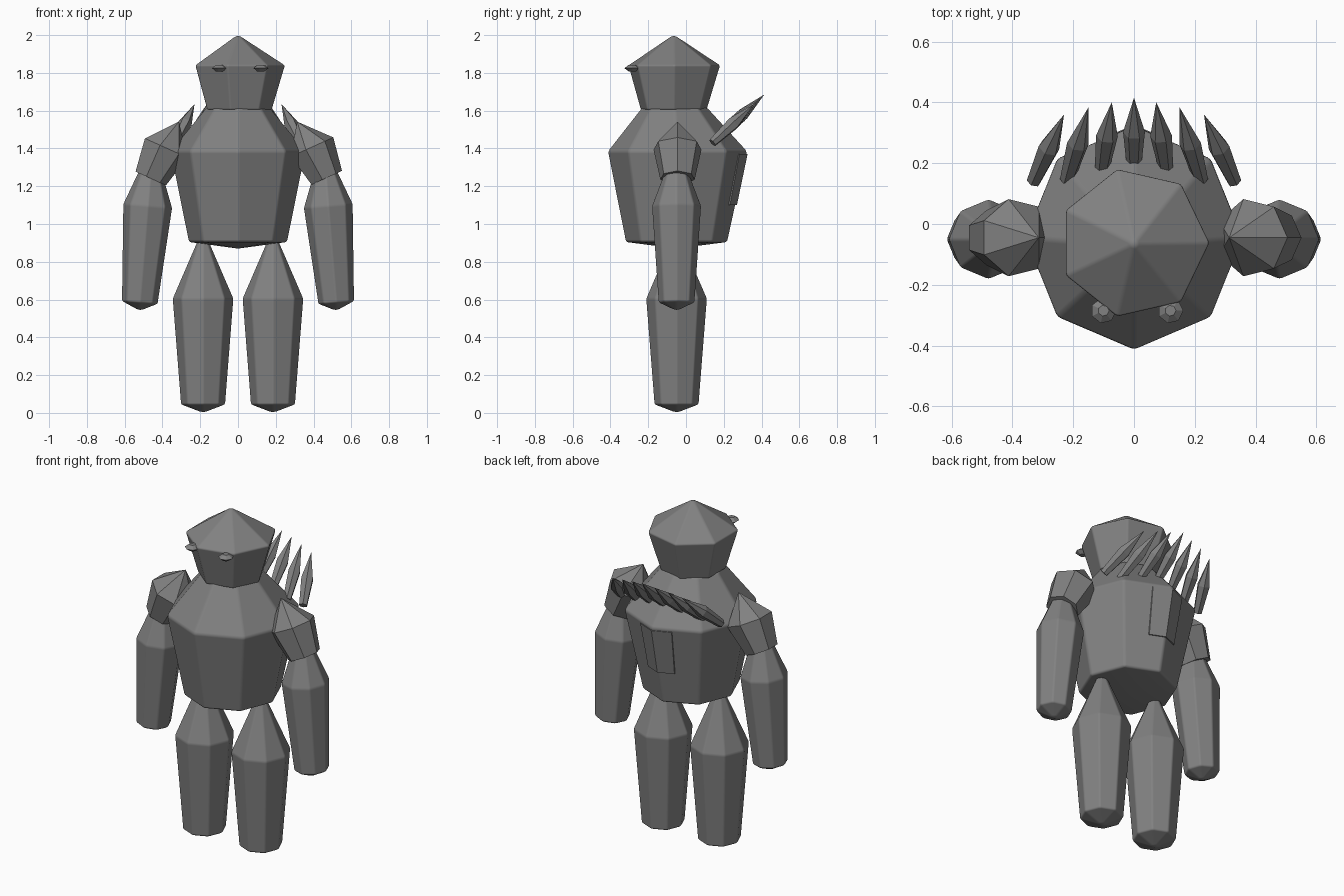
import bpy, bmesh, math
from mathutils import Vector

if "Cube" in bpy.data.objects:
    bpy.data.objects.remove(bpy.data.objects["Cube"])

stone = bpy.data.materials.new("dark grey stone")
stone.diffuse_color = (0.22, 0.22, 0.22, 1)
stone.use_nodes = True
stone.node_tree.nodes["Principled BSDF"].inputs["Base Color"].default_value = stone.diffuse_color


def finish(name, bm, bevel=0.0):
    bmesh.ops.recalc_face_normals(bm, faces=bm.faces)
    mesh = bpy.data.meshes.new(name)
    bm.to_mesh(mesh)
    bm.free()
    mesh.materials.append(stone)
    ob = bpy.data.objects.new(name, mesh)
    bpy.context.collection.objects.link(ob)
    if bevel:
        for p in mesh.polygons:
            p.use_smooth = True
        mod = ob.modifiers.new("soft edges", 'BEVEL')
        mod.width = bevel
        mod.segments = 2
        mod.limit_method = 'ANGLE'
        mod.angle_limit = math.radians(15)
        mod.harden_normals = True
    return ob


def solid(name, rings, sides, bevel=0.0, axis=(0, 0, 1), scale=(1, 1), turn=0.0):
    """Loft polygon rings (centre, radius); a zero radius makes a point."""
    bm = bmesh.new()
    rot = Vector((0, 0, 1)).rotation_difference(Vector(axis).normalized())
    loops = []
    for centre, r in rings:
        c = Vector(centre)
        if r == 0:
            loops.append([bm.verts.new(c)])
            continue
        loop = []
        for i in range(sides):
            a = turn + math.tau * i / sides
            loop.append(bm.verts.new(c + rot @ Vector((r * scale[0] * math.cos(a), r * scale[1] * math.sin(a), 0))))
        loops.append(loop)
    for a, b in zip(loops, loops[1:]):
        for i in range(sides):
            j = (i + 1) % sides
            if len(a) == 1:
                bm.faces.new((a[0], b[j], b[i]))
            elif len(b) == 1:
                bm.faces.new((a[i], a[j], b[0]))
            else:
                bm.faces.new((a[i], a[j], b[j], b[i]))
    for loop in (loops[0], loops[-1]):
        if len(loop) > 2:
            bm.faces.new(loop)
    return finish(name, bm, bevel)


# Torso and head
solid("torso", [((0, -0.05, 0.87), 0), ((0, -0.05, 0.905), 0.27), ((0, -0.045, 1.385), 0.37),
                ((0, -0.06, 1.615), 0.175)], 8, 0.012, scale=(0.97, 1))
solid("head", [((0, -0.065, 1.605), 0.18), ((0, -0.062, 1.84), 0.25), ((0, -0.065, 2.003), 0)], 7, 0.008)

# Eyes: small flattened gems
for name, x in (("left_eye", -0.1), ("right_eye", 0.12)):
    solid(name, [((x, -0.285, 1.807), 0.018), ((x, -0.285, 1.825), 0.042), ((x, -0.285, 1.843), 0.018)], 7)

# Arms and legs
for side, s in (("left", -1), ("right", 1)):
    solid(side + "_leg", [((s * 0.185, -0.05, 0), 0), ((s * 0.185, -0.05, 0.045), 0.118),
                          ((s * 0.185, -0.05, 0.605), 0.162), ((s * 0.185, -0.05, 0.98), 0)], 8, 0.008)
    solid(side + "_forearm", [((s * 0.52, -0.05, 0.54), 0), ((s * 0.52, -0.05, 0.585), 0.096),
                              ((s * 0.478, -0.05, 1.095), 0.131), ((s * 0.45, -0.05, 1.44), 0)],
          8, 0.008, axis=(-s * 0.08, 0, 1))
    solid(side + "_shoulder", [((s * 0.466, -0.045, 1.243), 0.093), ((s * 0.386, -0.045, 1.405), 0.13),
                               ((s * 0.313, -0.045, 1.542), 0)], 7, axis=(-s * 0.45, 0, 1))

# Back spines: fan of seven in one slanted plane
slant = lambda x, y: Vector((x, y, 1.435 + (y - 0.145) * 0.93))
for k in range(-3, 4):
    n = abs(k)
    s = 1 if k > 0 else -1
    base = slant(s * (0, 0.105, 0.22, 0.33)[n], (0.19, 0.18, 0.145, 0.14)[n])
    tip = slant(s * (0, 0.073, 0.15, 0.23)[n], (0.415, 0.40, 0.383, 0.36)[n])
    solid("back_spine_%d" % (k + 4), [(base, 0.024), (base.lerp(tip, 0.5), 0.036), (tip, 0)],
          6, axis=tip - base)

# Back panel: thin plate folded around the rear corner of the torso
bm = bmesh.new()
rows = []
for out in (-0.01, 0.006):
    for z in (1.10, 1.37):
        r = 0.27 + (z - 0.905) / 0.48 * 0.10
        rows.append([bm.verts.new((u * r * 0.28, -0.047 + r * (1 - 0.118 * abs(u)) + out, z)) for u in (-1, 0, 1)])
for a, b in ((0, 1), (2, 3), (0, 2), (1, 3)):
    for i in (0, 1):
        bm.faces.new((rows[a][i], rows[a][i + 1], rows[b][i + 1], rows[b][i]))
for i in (0, 2):
    bm.faces.new((rows[0][i], rows[1][i], rows[3][i], rows[2][i]))
finish("back_panel", bm)
